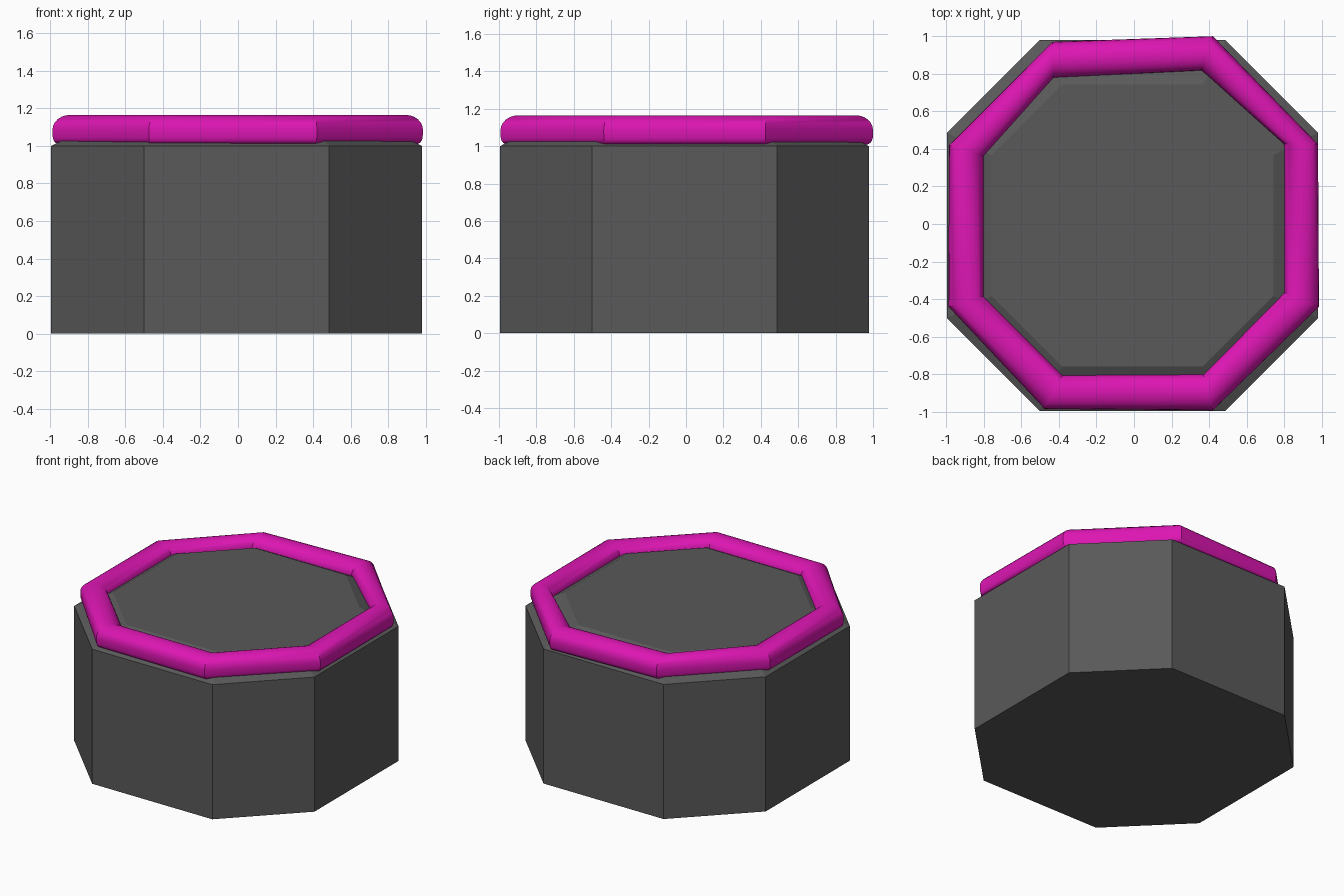
import bpy, bmesh, math
from mathutils import Vector

if "Cube" in bpy.data.objects:
    bpy.data.objects.remove(bpy.data.objects["Cube"])


def make_object(name, loops, colour, closed=False, smooth=False):
    """Bridge a list of equal-length vertex loops into one mesh object."""
    bm = bmesh.new()
    rows = [[bm.verts.new(p) for p in loop] for loop in loops]
    n = len(rows[0])
    for i in range(len(rows) if closed else len(rows) - 1):
        a, b = rows[i], rows[(i + 1) % len(rows)]
        for j in range(n):
            k = (j + 1) % n
            bm.faces.new((a[j], a[k], b[k], b[j]))
    if not closed:
        bm.faces.new(rows[0])
        bm.faces.new(rows[-1])
    bmesh.ops.recalc_face_normals(bm, faces=bm.faces)
    mesh = bpy.data.meshes.new(name)
    bm.to_mesh(mesh)
    bm.free()
    obj = bpy.data.objects.new(name, mesh)
    bpy.context.collection.objects.link(obj)
    mat = bpy.data.materials.new(name + "_colour")
    mat.diffuse_color = (*colour, 1)
    mat.use_nodes = True
    mat.node_tree.nodes["Principled BSDF"].inputs["Base Color"].default_value = mat.diffuse_color
    mesh.materials.append(mat)
    if smooth:
        bpy.ops.object.select_all(action='DESELECT')
        obj.select_set(True)
        bpy.context.view_layer.objects.active = obj
        bpy.ops.object.shade_smooth_by_angle(angle=math.radians(30))
    return obj


def octagon(half, z, off=-0.008):
    """Octagon with long axis-aligned sides and shorter diagonal sides."""
    c = half / 2
    pts = [(half, -c), (half, c), (c, half), (-c, half),
           (-half, c), (-half, -c), (-c, -half), (c, -half)]
    return [(x + off, y + off, z) for x, y in pts]


# Octagonal body with a shallow sloped shoulder up to a raised top
make_object("base", [octagon(0.987, 0), octagon(0.987, 1.0), octagon(0.75, 1.12)],
            (0.1, 0.1, 0.1))

# Slightly uneven tube on the shoulder: inner and outer point at each corner
inner = [(0.80, -0.365), (0.80, 0.425), (0.36, 0.818), (-0.43, 0.778),
         (-0.80, 0.36), (-0.80, -0.385), (-0.38, -0.805), (0.37, -0.80)]
outer = [(0.985, -0.44), (0.98, 0.425), (0.42, 1.0), (-0.435, 0.97),
         (-0.985, 0.42), (-0.988, -0.44), (-0.475, -0.985), (0.42, -0.992)]

# Round cross-section, squared off low on the outside
MID_Z, HALF_H, SIDES = 1.085, 0.08, 24
section = []
for j in range(SIDES):
    c, s = math.cos(2 * math.pi * j / SIDES), math.sin(2 * math.pi * j / SIDES)
    power = 0.5 if c > 0 and s < 0 else 1.0
    section.append((math.copysign(abs(c) ** power, c),
                    MID_Z + HALF_H * math.copysign(abs(s) ** power, s)))

rings = []
for p_in, p_out in zip(inner, outer):
    a, b = Vector(p_in), Vector(p_out)
    mid, arm = (a + b) / 2, (b - a) / 2
    rings.append([(*(mid + arm * u), z) for u, z in section])
make_object("rim_tube", rings, (0.72, 0.008, 0.45), closed=True, smooth=True)
